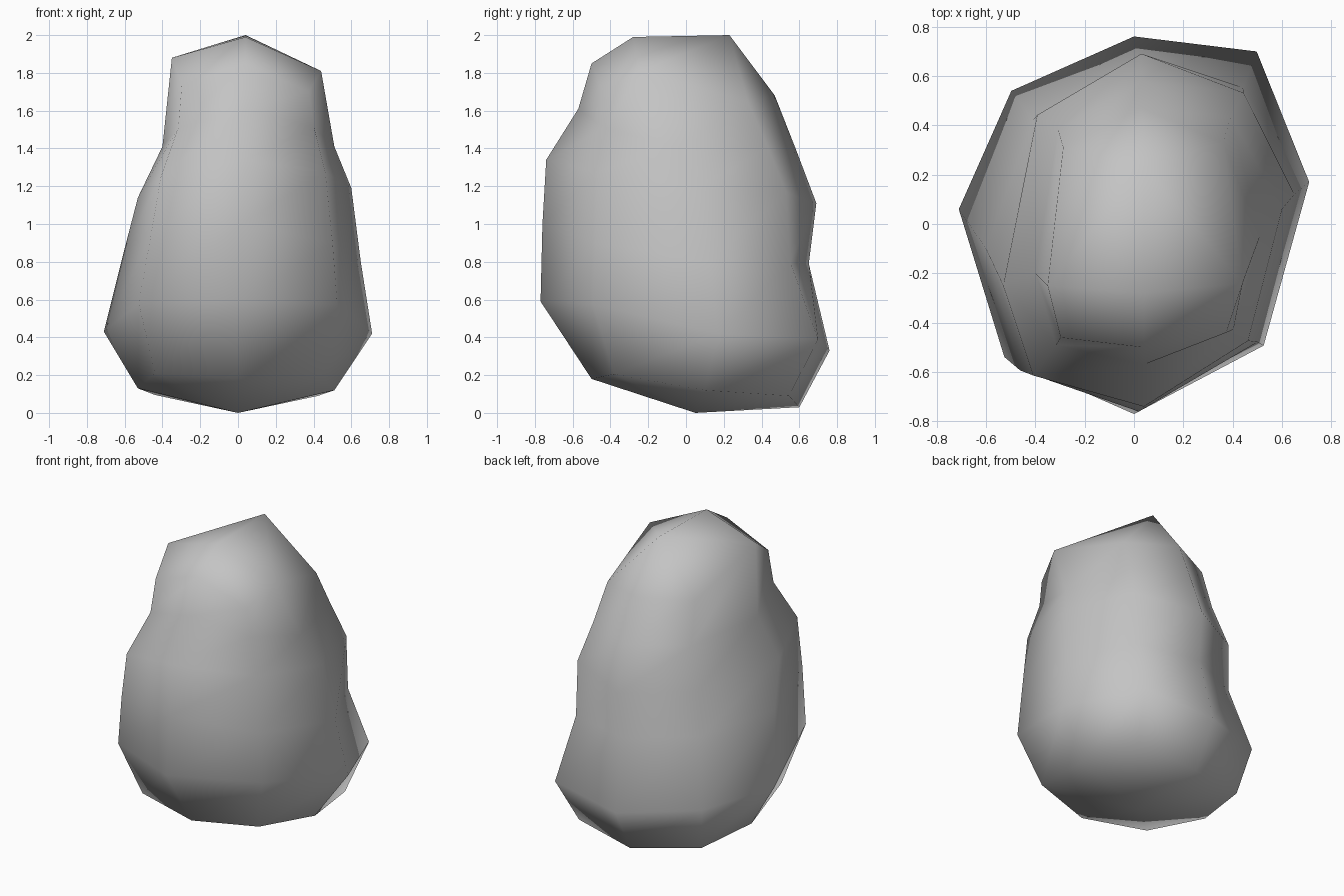
import bpy
import bmesh

default_cube = bpy.data.objects.get("Cube")
if default_cube:
    bpy.data.objects.remove(default_cube, do_unlink=True)


def make_material(name, colour):
    material = bpy.data.materials.new(name)
    material.use_nodes = True
    material.diffuse_color = colour
    material.node_tree.nodes["Principled BSDF"].inputs["Base Color"].default_value = colour
    return material


def add_ring(bm, sides, ends, heights, reaches, widths, lifts):
    """Eight-sided tilted ring, counter-clockwise from the front."""
    (right_x, right_y), (left_x, left_y) = sides
    (front_x, front_y), (back_x, back_y) = ends
    front_z, right_z, left_z, back_z = heights
    front_left, back_left, back_right, front_right = reaches
    front_width, back_width = widths
    front_lift, back_lift = lifts

    def front_corner(side_x, side_z, reach):
        return (side_x * front_width, front_y * reach, (side_z + front_z) / 2 + front_lift)

    def back_corner(side_x, side_z, reach):
        return (side_x * back_width, back_y * reach, (side_z + back_z) / 2 + back_lift)

    points = [
        (front_x, front_y, front_z),
        front_corner(left_x, left_z, front_left),
        (left_x, left_y, left_z),
        back_corner(left_x, left_z, back_left),
        (back_x, back_y, back_z),
        back_corner(right_x, right_z, back_right),
        (right_x, right_y, right_z),
        front_corner(right_x, right_z, front_right),
    ]
    return [bm.verts.new(point) for point in points]


def bridge(bm, lower, upper):
    count = len(lower)
    for i in range(count):
        j = (i + 1) % count
        bm.faces.new((lower[i], lower[j], upper[j], upper[i]))


# Sections of the boulder: sides, ends, heights, corner reaches, widths, lifts
sections = [
    # underside rim
    (((-0.53, 0.05), (0.51, 0.1)), ((0, -0.5), (0, 0.6)),
     (0.18, 0.13, 0.12, 0.03), (0.76, 0.91, 0.77, 0.8), (0.83, 0.83), (0.055, 0.015)),
    # widest belt
    (((-0.71, 0.06), (0.71, 0.17)), ((0, -0.77), (0, 0.76)),
     (0.59, 0.43, 0.42, 0.33), (0.64, 0.92, 0.71, 0.7), (0.74, 0.7), (0.07, 0.015)),
    # back hollow
    (((-0.6, -0.1), (0.65, 0.12)), ((0.02, -0.76), (0.02, 0.65)),
     (1.0, 0.87, 0.8, 0.79), (0.63, 0.85, 0.65, 0.78), (0.77, 0.68), (0, 0)),
    # shoulder
    (((-0.53, -0.25), (0.6, 0.06)), ((0.04, -0.74), (0.03, 0.69)),
     (1.34, 1.14, 1.19, 1.11), (0.64, 0.77, 0.64, 0.83), (0.77, 0.74), (0.01, 0.015)),
    # neck
    (((-0.4, -0.2), (0.51, -0.05)), ((0.04, -0.57), (0.03, 0.58)),
     (1.61, 1.41, 1.41, 1.4), (0.75, 0.75, 0.66, 0.86), (0.79, 0.77), (0, 0)),
    # crown rim
    (((-0.35, -0.25), (0.44, -0.24)), ((0.04, -0.5), (0.03, 0.47)),
     (1.85, 1.88, 1.81, 1.68), (0.88, 0.7, 0.66, 0.92), (0.85, 0.82), (-0.13, -0.1)),
]

bm = bmesh.new()
rings = [add_ring(bm, *section) for section in sections]
for lower, upper in zip(rings, rings[1:]):
    bridge(bm, lower, upper)

# Shallow pointed underside
bottom = bm.verts.new((0, 0.05, 0))
for i, vert in enumerate(rings[0]):
    bm.faces.new((bottom, rings[0][(i + 1) % 8], vert))

# Ridge along the top
ridge_front = bm.verts.new((0.04, -0.28, 1.99))
ridge_back = bm.verts.new((0.04, 0.23, 2))
rim = rings[-1]
for i in range(8):
    peak = ridge_back if 2 <= i < 6 else ridge_front
    bm.faces.new((rim[i], rim[(i + 1) % 8], peak))
bm.faces.new((rim[2], ridge_back, ridge_front))
bm.faces.new((rim[6], ridge_front, ridge_back))

bmesh.ops.recalc_face_normals(bm, faces=bm.faces)
for face in bm.faces:
    face.smooth = True

mesh = bpy.data.meshes.new("boulder")
bm.to_mesh(mesh)
bm.free()
mesh.materials.append(make_material("stone grey", (0.55, 0.55, 0.55, 1)))
boulder = bpy.data.objects.new("boulder", mesh)
bpy.context.collection.objects.link(boulder)
